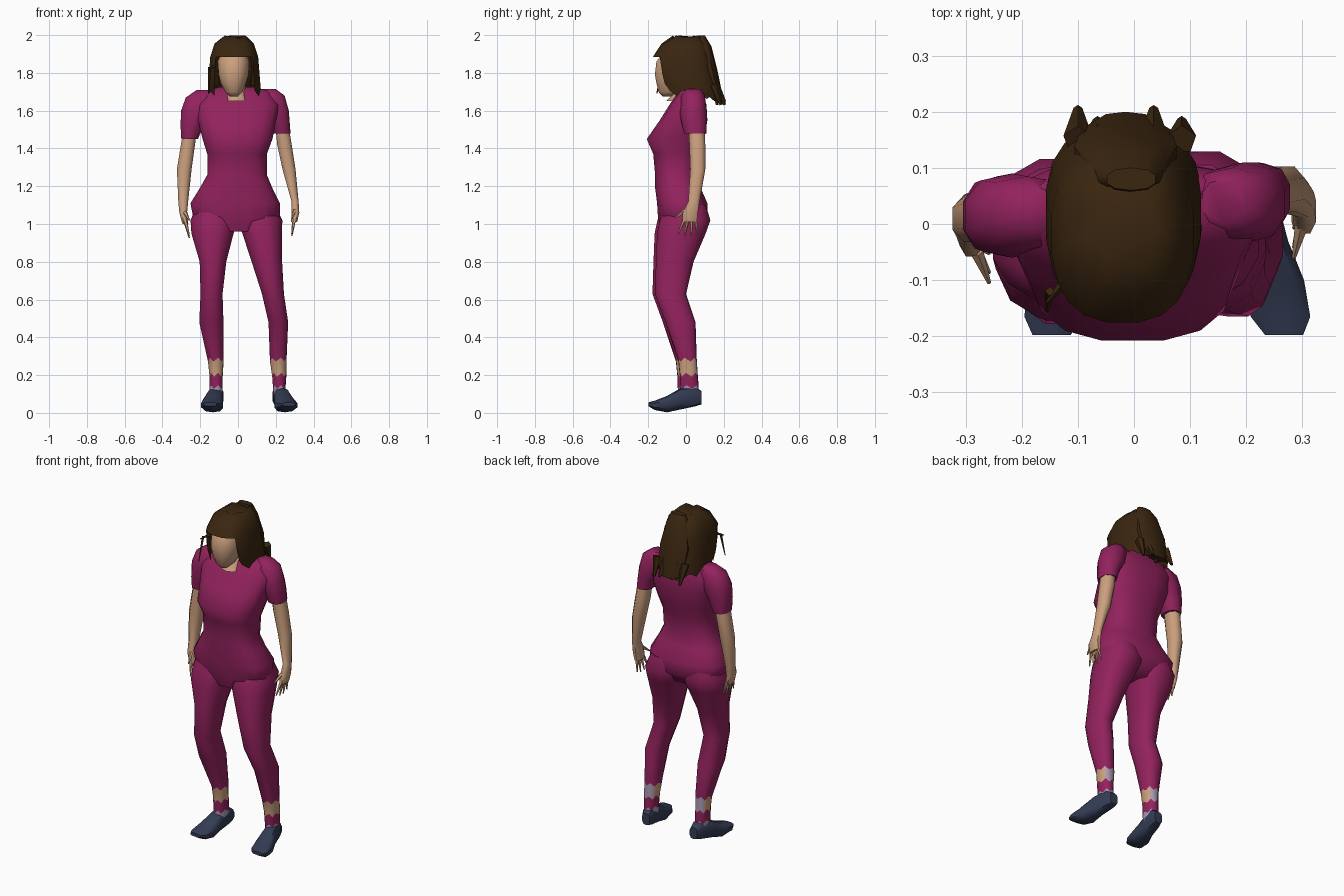
import bpy, bmesh, math
from mathutils import Vector

cube = bpy.data.objects.get("Cube")
if cube:
    bpy.data.objects.remove(cube, do_unlink=True)


def material(name, *rgb):
    m = bpy.data.materials.new(name)
    m.use_nodes = True
    m.diffuse_color = (*rgb, 1)
    m.node_tree.nodes["Principled BSDF"].inputs["Base Color"].default_value = (*rgb, 1)
    return m


MAGENTA = material("magenta cloth", .29, .016, .11)
SKIN = material("skin", .60, .35, .21)
HAIR = material("dark brown hair", .042, .019, .005)
NAVY = material("navy shoe", .034, .046, .09)
LILAC = material("pale lilac sock", .40, .32, .45)


def power(v, p):
    return math.copysign(abs(v) ** p, v)


def finish(name, bm, mats, angle=60):
    bmesh.ops.recalc_face_normals(bm, faces=bm.faces)
    mesh = bpy.data.meshes.new(name)
    bm.to_mesh(mesh)
    bm.free()
    obj = bpy.data.objects.new(name, mesh)
    bpy.context.collection.objects.link(obj)
    for m in mats:
        mesh.materials.append(m)
    bpy.ops.object.select_all(action="DESELECT")
    obj.select_set(True)
    bpy.context.view_layer.objects.active = obj
    bpy.ops.object.shade_smooth_by_angle(angle=math.radians(angle))
    return obj


def loft(name, rings, mats, n=12, p=.85, along_y=False, shape=None, angle=60):
    """Skin a stack of rounded rings: (level, low a, high a, low b, high b)."""
    bm = bmesh.new()
    loops = []
    for level, a0, a1, b0, b1 in rings:
        loop = []
        for i in range(n):
            t = math.tau * (i + .5) / n
            a = (a0 + a1) / 2 + (a1 - a0) / 2 * power(math.cos(t), p)
            b = (b0 + b1) / 2 + (b1 - b0) / 2 * power(math.sin(t), p)
            loop.append(bm.verts.new((a, level, b) if along_y else (a, b, level)))
        loops.append(loop)
    for low, high in zip(loops, loops[1:]):
        for i in range(n):
            j = (i + 1) % n
            bm.faces.new((low[i], low[j], high[j], high[i]))
    bm.faces.new(loops[0])
    bm.faces.new(loops[-1])
    if shape:
        shape(bm, loops)
    return finish(name, bm, mats, angle)


def spike(name, start, end, radius, mat, n=5):
    """Tapered pointed prism between two points."""
    start, end = Vector(start), Vector(end)
    bm = bmesh.new()
    bmesh.ops.create_cone(bm, cap_ends=True, segments=n, radius1=radius,
                          radius2=radius * .3, depth=(end - start).length)
    turn = (end - start).to_track_quat("Z", "Y")
    for v in bm.verts:
        v.co = turn @ v.co + (start + end) / 2
    return finish(name, bm, [mat])


# Torso: shoulders, bust, waist and hips
loft("torso", [
    (1.725, -.1, .09, -.01, .07), (1.7, -.19, .18, -.04, .09),
    (1.63, -.23, .22, -.09, .11), (1.55, -.215, .205, -.14, .115),
    (1.45, -.19, .185, -.21, .1), (1.37, -.165, .155, -.175, .075),
    (1.26, -.165, .155, -.165, .06), (1.19, -.205, .185, -.165, .08),
    (1.11, -.255, .225, -.155, .115), (1.03, -.24, .225, -.15, .115),
    (.96, -.13, .13, -.13, .06)], [MAGENTA], n=16, p=.75)


# Legs: trousers ending in ragged ankle bands
def ankle_bands(bm, loops):
    for loop in loops[-4:-1]:
        for i, v in enumerate(loop):
            v.co.z += .012 if i % 2 else -.008
    bm.faces.ensure_lookup_table()
    for f in bm.faces:
        z = f.calc_center_median().z
        if z < .13:
            f.material_index = 2
        elif .2 < z < .28:
            f.material_index = 2 if f.calc_center_median().y > .04 else 1


SIDE = [(1.1, -.12, .1), (1.02, -.15, .125), (.95, -.165, .1), (.8, -.17, .035),
        (.63, -.175, -.005), (.48, -.12, .045), (.28, -.05, .05),
        (.2, -.042, .055), (.135, -.04, .06), (.09, -.035, .055)]
RIGHT = [(-.22, -.03), (-.255, 0), (-.25, -.02), (-.205, -.06), (-.2, -.08),
         (-.207, -.075), (-.16, -.075), (-.152, -.08), (-.152, -.08), (-.15, -.08)]
LEFT = [(.02, .2), (-.01, .238), (.02, .237), (.07, .236), (.125, .245),
        (.16, .267), (.168, .258), (.18, .257), (.185, .252), (.188, .25)]
for name, widths, shift in (("right_leg", RIGHT, -.005), ("left_leg", LEFT, .008)):
    rings = [(z, a, b, c + shift, d + shift) for (z, c, d), (a, b) in zip(SIDE, widths)]
    loft(name, rings, [MAGENTA, SKIN, LILAC], shape=ankle_bands)

# Shoes: (y, half width, sole, top), toes swung outwards
SHOE = [(.082, .026, .045, .115), (.05, .037, .035, .14), (-.03, .042, .018, .13),
        (-.1, .057, .003, .09), (-.165, .055, .015, .065), (-.198, .035, .035, .056)]
for name, heel, swing in (("right_shoe", -.108, -.14), ("left_shoe", .212, .2)):
    rings = []
    for y, w, sole, top in SHOE:
        x = heel + swing * (.08 - y)
        rings.append((y, x - w, x + w, sole, top))
    loft(name, rings, [NAVY], n=10, p=.7, along_y=True, angle=45)

# Sleeves
loft("right_sleeve", [
    (1.71, -.22, -.12, -.01, .06), (1.67, -.28, -.1, -.045, .085),
    (1.6, -.305, -.13, -.06, .09), (1.52, -.307, -.18, -.055, .085),
    (1.45, -.302, -.21, -.045, .075)], [MAGENTA], n=10)
loft("left_sleeve", [
    (1.715, .12, .2, .0, .08), (1.68, .1, .25, -.025, .1),
    (1.6, .12, .272, -.035, .11), (1.54, .165, .276, -.025, .11),
    (1.48, .185, .28, -.01, .108)], [MAGENTA], n=10)

# Bare arms down to the palms
loft("right_arm", [
    (1.5, -.292, -.215, -.035, .065), (1.42, -.305, -.225, -.035, .065),
    (1.29, -.326, -.243, -.035, .055), (1.12, -.318, -.262, -.04, .02),
    (1.06, -.312, -.268, -.06, .015), (1.0, -.295, -.262, -.06, .01)], [SKIN], n=8)
loft("left_arm", [
    (1.52, .195, .27, .01, .1), (1.42, .205, .287, .015, .105),
    (1.29, .233, .307, .02, .105), (1.12, .282, .322, .01, .075),
    (1.06, .282, .326, -.02, .065), (1.01, .28, .314, -.02, .06)], [SKIN], n=8)

# Fingers and thumbs
for name, x, tip, y, z in (("right", -.28, -.258, -.025, 1.02), ("left", .298, .285, .02, 1.03)):
    for k in range(4):
        off = (k - 1.5) * .018
        drop = .1 - .012 * abs(k - 1.5)
        spike(f"{name}_finger_{k + 1}", (x, y + off, z),
              (tip, y + off * 1.9 - .01, z - drop), .011, SKIN)
    spike(f"{name}_thumb", (x, y - .025, z + .04), (tip, y - .08, z), .012, SKIN)

# Neck with open collar
loft("neck", [(1.8, -.065, .03, -.06, .06), (1.71, -.07, .045, -.05, .07),
              (1.65, -.065, .05, -.105, .06)], [SKIN], n=10)

# Head with the face bowed forwards
loft("head", [
    (1.675, -.045, .0, -.125, -.07), (1.7, -.07, .025, -.148, -.02),
    (1.75, -.095, .045, -.16, .03), (1.79, -.105, .058, -.168, .06),
    (1.86, -.11, .062, -.16, .08), (1.93, -.08, .04, -.11, .07)], [SKIN])


# Hair: shell with a face opening and ragged hem
def cut_hair(bm, loops):
    for i, v in enumerate(loops[-1]):
        v.co.z += (.015 if i % 2 else -.012) - .2 * max(0, v.co.y - .03)
    for i, v in enumerate(loops[0]):
        v.co.z += .008 * (i % 3 - 1)
    gone = [f for f in bm.faces if len(f.verts) > 4 and f.calc_center_median().z < 1.75]
    for f in bm.faces:
        c = f.calc_center_median()
        if len(f.verts) == 4 and c.z < 1.87 and c.y < -.07 and abs(c.x + .022) < .1:
            gone.append(f)
    bmesh.ops.delete(bm, geom=gone, context="FACES")


loft("hair", [
    (1.99, -.075, .05, -.07, .075), (1.955, -.125, .085, -.13, .115),
    (1.885, -.148, .108, -.177, .14), (1.8, -.155, .115, -.165, .155),
    (1.74, -.158, .12, -.15, .17), (1.69, -.158, .122, -.12, .18)],
    [HAIR], n=20, p=.8, shape=cut_hair, angle=50)

# Gathered tail of hair and its loose locks
loft("hair_tail", [
    (1.998, -.05, .04, .06, .1), (1.94, -.085, .06, .05, .135),
    (1.82, -.11, .08, .08, .165), (1.7, -.1, .07, .12, .19),
    (1.65, -.07, .04, .15, .2)], [HAIR], n=10, angle=50)
for k, x in enumerate((-.1, -.065, -.02, .035, .085)):
    spike(f"hair_lock_{k + 1}", (x, .15, 1.74), (x, .205 - .02 * (k % 3), 1.63 + .015 * (k % 2)),
          .027, HAIR)
spike("front_strand", (-.15, -.12, 1.83), (-.155, -.155, 1.69), .009, HAIR, n=4)
spike("strand_root", (-.12, -.1, 1.84), (-.155, -.14, 1.82), .01, HAIR, n=4)
